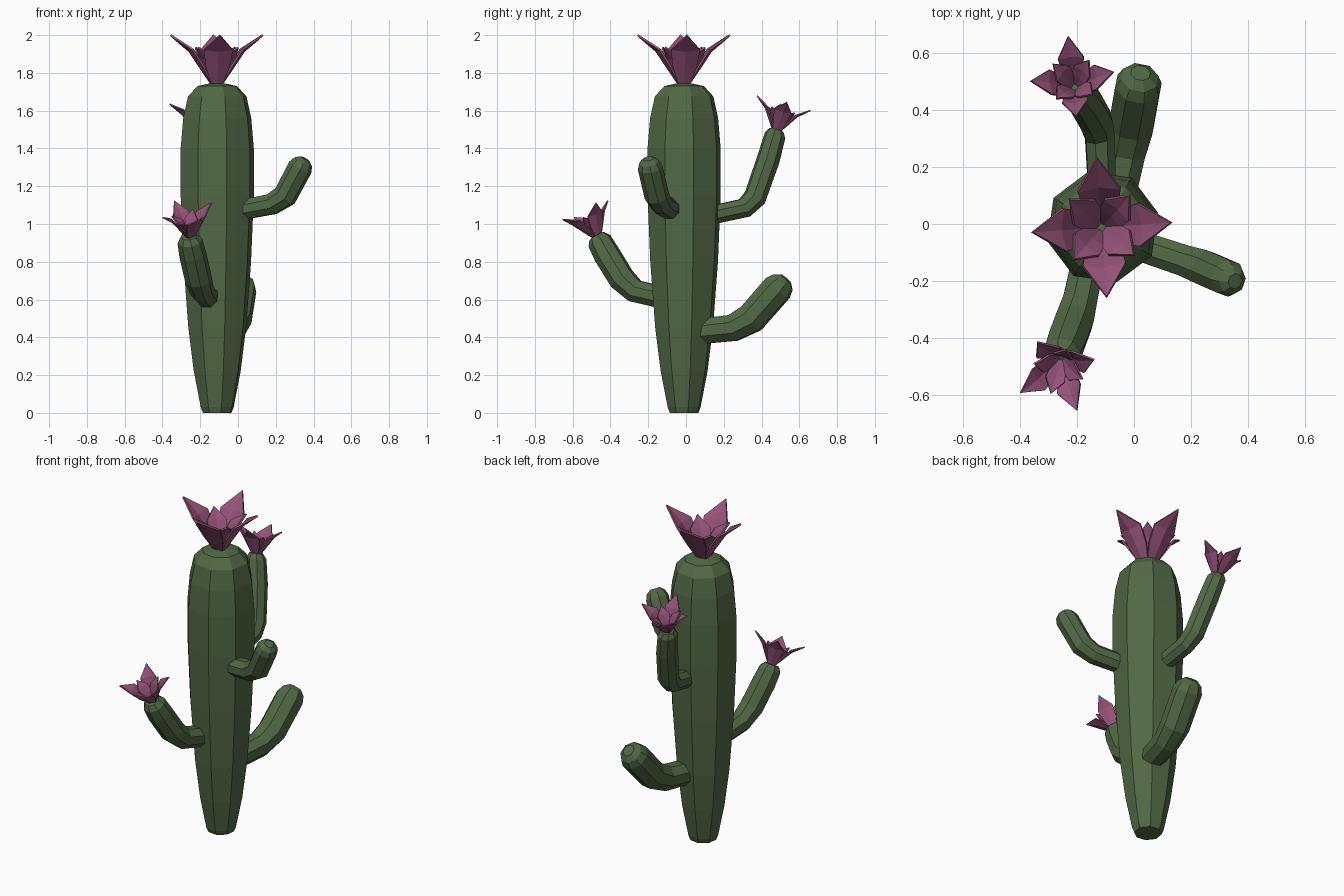
import bpy, bmesh
from math import sin, cos, radians, pi
from mathutils import Vector, Matrix

if "Cube" in bpy.data.objects:
    bpy.data.objects.remove(bpy.data.objects["Cube"])


def material(name, rgb):
    m = bpy.data.materials.new(name)
    m.diffuse_color = (*rgb, 1)
    m.use_nodes = True
    m.node_tree.nodes["Principled BSDF"].inputs["Base Color"].default_value = m.diffuse_color
    return m


GREEN = material("cactus green", (0.085, 0.14, 0.06))
PINK = material("petal pink", (0.30, 0.085, 0.19))


def finish(bm, name, mat):
    bmesh.ops.recalc_face_normals(bm, faces=bm.faces[:])
    me = bpy.data.meshes.new(name)
    bm.to_mesh(me)
    bm.free()
    me.materials.append(mat)
    ob = bpy.data.objects.new(name, me)
    bpy.context.collection.objects.link(ob)
    return ob


def tube(name, path, radii, side, sides=8, turn=22.5):
    """Closed faceted tube along a planar path; side is the plane normal."""
    bm = bmesh.new()
    pts = [Vector(p) for p in path]
    side = Vector(side).normalized()
    rings = []
    for i, (p, r) in enumerate(zip(pts, radii)):
        a = (p - pts[i - 1]).normalized() if i else Vector()
        b = (pts[i + 1] - p).normalized() if i < len(pts) - 1 else Vector()
        up = (a + b).normalized().cross(side).normalized()
        rings.append([bm.verts.new(p + r * (side * cos(t) + up * sin(t)))
                      for t in (radians(turn) + 2 * pi * k / sides for k in range(sides))])
    for lo, hi in zip(rings, rings[1:]):
        for k in range(sides):
            j = (k + 1) % sides
            bm.faces.new((lo[k], lo[j], hi[j], hi[k]))
    bm.faces.new(rings[0])
    bm.faces.new(rings[-1])
    return finish(bm, name, GREEN)


def arm(name, path, r, flowered):
    """Bent arm: the tip gets a rounded cap, flatter under a flower."""
    pts = [Vector(p) for p in path]
    d = (pts[-1] - pts[-2]).normalized()
    n = len(pts)
    flat = pts[-1] - pts[0]
    side = Vector((flat.y, -flat.x, 0))
    radii = [r * 0.85, r * 0.9] + [r] * (n - 2)
    if flowered:
        pts += [pts[-1] + d * 0.03]
        radii[-1] = r * 0.92
        radii += [r * 0.62]
    else:
        pts += [pts[-1] + d * r * 0.5, pts[-1] + d * r * 0.8]
        radii += [r * 0.8, r * 0.42]
    return tube(name, pts, radii, side)


def flower(name, base, axis, scale, turn):
    """Four long outer petals and four short upright inner petals."""
    # stations: distance out, height, half width, height of the edges above the keel
    outer = [(0.015, -0.01, 0.022, 0.0), (0.085, 0.09, 0.062, 0.012),
             (0.145, 0.18, 0.076, 0.014), (0.245, 0.265, 0.0, 0.0)]
    inner = [(0.008, -0.01, 0.02, 0.0), (0.055, 0.085, 0.05, 0.008),
             (0.09, 0.14, 0.058, 0.010), (0.15, 0.20, 0.0, 0.0)]
    bm = bmesh.new()
    for k in range(8):
        rot = Matrix.Rotation(radians(turn + 45 * k), 3, 'Z')
        rows = []
        for out, h, w, lift in (inner if k % 2 else outer):
            offs = [(-w, lift), (0, 0), (w, lift)] if w else [(0, 0)]
            rows.append([bm.verts.new(rot @ Vector((out - l, y, h + l * 0.6)) * scale)
                         for y, l in offs])
        for a, b in zip(rows, rows[1:]):
            for j in range(2):
                bm.faces.new((a[j], a[j + 1], b[j + 1], b[j]) if len(b) == 3
                             else (a[j], a[j + 1], b[0]))
    ob = finish(bm, name, PINK)
    tilt = Vector((0, 0, 1)).rotation_difference(Vector(axis))
    ob.matrix_world = Matrix.Translation(base) @ tilt.to_matrix().to_4x4()
    s = ob.modifiers.new("thickness", 'SOLIDIFY')
    s.thickness = 0.009 * scale + 0.002
    s.offset = 0
    return ob


# Trunk
profile = [(0.078, 0), (0.09, 0.03), (0.128, 0.22), (0.158, 0.45), (0.185, 0.8),
           (0.2, 1.15), (0.2, 1.4), (0.186, 1.56), (0.16, 1.675), (0.108, 1.73), (0.04, 1.745)]
tube("trunk", [(-0.11, -0.01, z) for r, z in profile], [r for r, z in profile],
     (1, 0, 0), turn=14.5)

# Arms
arm("right_arm", [(-0.03, -0.06, 1.065), (0.18, -0.13, 1.105), (0.25, -0.155, 1.15),
                  (0.33, -0.19, 1.30)], 0.066, False)
arm("back_low_arm", [(-0.07, 0.06, 0.43), (-0.03, 0.25, 0.45), (-0.01, 0.345, 0.5),
                     (0.015, 0.485, 0.66)], 0.085, False)
arm("back_high_arm", [(-0.11, 0.08, 1.035), (-0.12, 0.31, 1.085), (-0.135, 0.365, 1.14),
                      (-0.175, 0.435, 1.34), (-0.205, 0.472, 1.47)], 0.062, True)
arm("front_arm", [(-0.15, -0.08, 0.60), (-0.19, -0.27, 0.645), (-0.21, -0.34, 0.71),
                  (-0.24, -0.42, 0.84), (-0.255, -0.458, 0.91)], 0.072, True)

# Flowers
flower("top_flower", (-0.113, -0.012, 1.735), (0, 0, 1), 1.0, 4)
flower("back_flower", (-0.207, 0.476, 1.487), (-0.01, 0.042, 0.155), 0.6, 6)
flower("front_flower", (-0.255, -0.467, 0.93), (-0.015, -0.072, 0.155), 0.6, 27)
